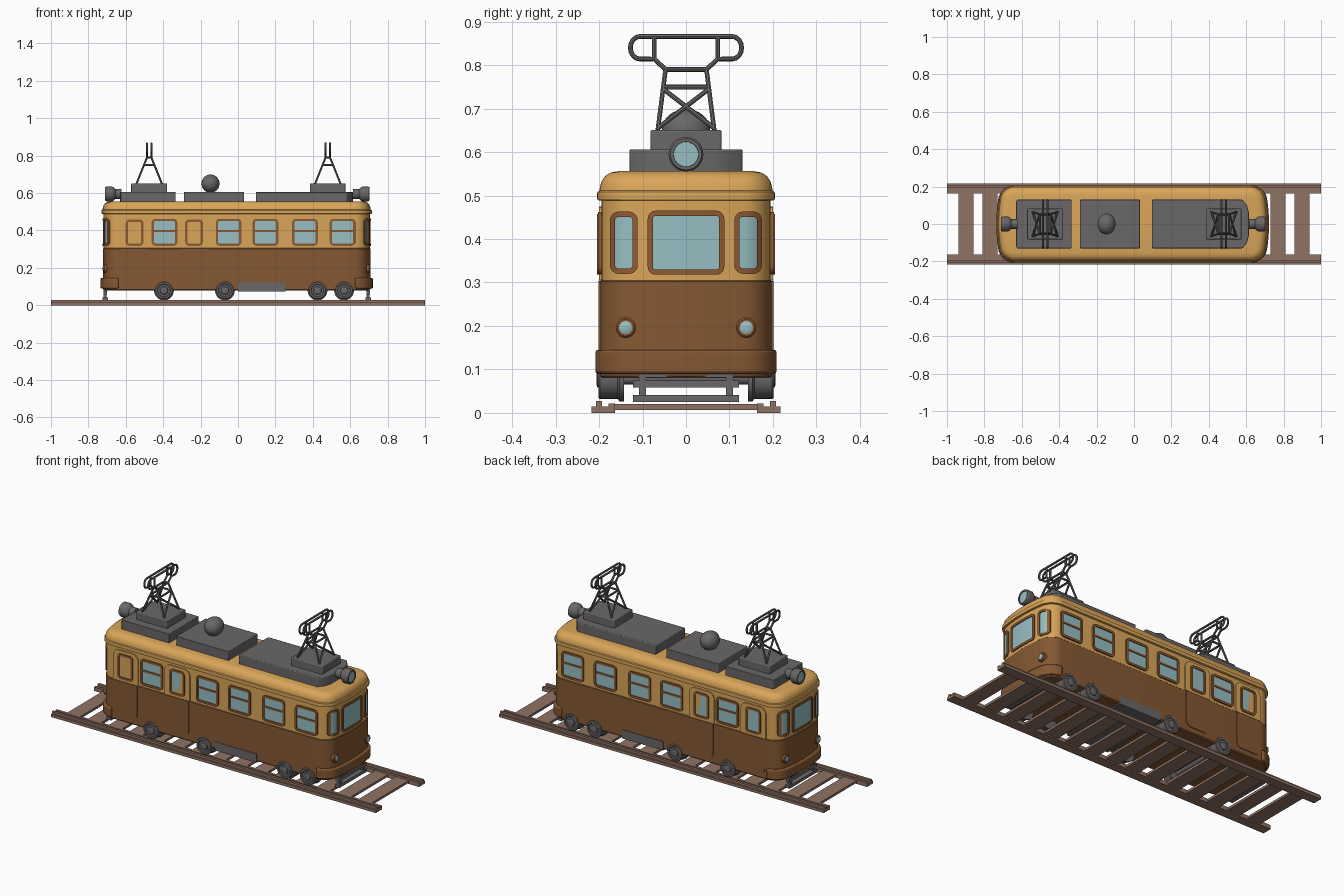
import bpy, bmesh, math
from math import sin, cos, pi, sqrt

if "Cube" in bpy.data.objects:
    bpy.data.objects.remove(bpy.data.objects["Cube"])

def material(name, rgb):
    m = bpy.data.materials.new(name)
    m.diffuse_color = (*rgb, 1)
    m.use_nodes = True
    m.node_tree.nodes["Principled BSDF"].inputs["Base Color"].default_value = m.diffuse_color
    return m

TAN = material("tan paint", (0.70, 0.38, 0.10))
BROWN = material("brown paint", (0.235, 0.098, 0.033))
FRAME = material("window frame brown", (0.27, 0.105, 0.032))
GREY = material("grey metal", (0.145, 0.135, 0.14))
GLASS = material("pale blue glass", (0.31, 0.52, 0.55))
TRACK = material("track brown", (0.28, 0.17, 0.125))
S = -0.007                      # body sits slightly left of the track centre
HX, HY, R, BOW = 0.69, 0.197, 0.06, 0.025

def loft(name, sections, mat, wrap=False, bevel=0):
    """Skin a list of closed point loops; wrap joins last to first, else caps."""
    bm = bmesh.new()
    loops = [[bm.verts.new(p) for p in s] for s in sections]
    n = len(loops[0])
    pairs = list(zip(loops, loops[1:])) + ([(loops[-1], loops[0])] if wrap else [])
    for a, b in pairs:
        for i in range(n):
            bm.faces.new((a[i], a[(i + 1) % n], b[(i + 1) % n], b[i]))
    if not wrap:
        bm.faces.new(loops[0][::-1])
        bm.faces.new(loops[-1])
    bmesh.ops.recalc_face_normals(bm, faces=bm.faces)
    me = bpy.data.meshes.new(name)
    bm.to_mesh(me)
    bm.free()
    me.materials.append(mat)
    ob = bpy.data.objects.new(name, me)
    bpy.context.collection.objects.link(ob)
    if bevel:
        mod = ob.modifiers.new("bevel", 'BEVEL')
        mod.width, mod.segments, mod.limit_method = bevel, 2, 'ANGLE'
    return ob

def box(name, x0, x1, y0, y1, z0, z1, mat, bevel=0):
    sec = lambda z: [(x0, y0, z), (x1, y0, z), (x1, y1, z), (x0, y1, z)]
    return loft(name, [sec(z0), sec(z1)], mat, bevel=bevel)

def lathe(name, axis, profile, c, mat, n=24):
    """profile = (offset along axis, radius)"""
    secs = []
    for t, r in profile:
        ring = [(r * cos(2 * pi * i / n), r * sin(2 * pi * i / n)) for i in range(n)]
        secs.append([(c[0] + t, c[1] + a, c[2] + b) if axis == 'x' else
                     (c[0] + a, c[1] + t, c[2] + b) for a, b in ring])
    return loft(name, secs, mat)

def wires(name, paths, r, mat):
    cu = bpy.data.curves.new(name, 'CURVE')
    cu.dimensions, cu.bevel_depth, cu.bevel_resolution, cu.use_fill_caps = '3D', r, 2, True
    for p in paths:
        sp = cu.splines.new('POLY')
        sp.points.add(len(p) - 1)
        for q, co in zip(sp.points, p):
            q.co = (*co, 1)
    tmp = bpy.data.objects.new(name, cu)
    bpy.context.collection.objects.link(tmp)
    bpy.context.view_layer.update()
    me = bpy.data.meshes.new_from_object(tmp.evaluated_get(bpy.context.evaluated_depsgraph_get()))
    bpy.data.objects.remove(tmp)
    me.materials.clear()
    me.materials.append(mat)
    bpy.context.collection.objects.link(bpy.data.objects.new(name, me))

# ---- body plan: bowed ends with rounded corners
def end_x(y, o=0):
    hx, hy, r = HX + o, HY + o, R + o
    k = max(0, abs(y) - (hy - r))
    return hx + BOW * (1 - (y / hy) ** 2) - (r - sqrt(max(0, r * r - k * k)))

def end_curve(o):
    hy, r = HY + o, R + o
    arc = [hy - r + r * sin(i * pi / 16) for i in range(1, 9)]
    ys = [-y for y in arc[::-1]] + [(hy - r) * i / 5 for i in range(-5, 6)] + arc
    return [(end_x(y, o), y) for y in ys]

def outline(o, z):
    e = end_curve(o)
    return [(x + S, y, z) for x, y in e] + [(-x + S, y, z) for x, y in e[::-1]]

def shell(name, profile, mat):
    return loft(name, [outline(o, z) for o, z in profile], mat)

shell("lower_body", [(-.004, .08), (0, .085), (0, .302), (-.003, .305)], BROWN)
shell("upper_body", [(-.003, .305), (-.003, .495)], TAN)
shell("roof", [(0, .488), (.007, .49), (.008, .5), (.007, .508), (.002, .511), (.001, .52),
               (-.003, .533), (-.011, .545), (-.024, .553), (-.042, .556)], TAN)

# ---- window, frame and door helpers; m maps (u, v, depth) to the wall
def rrect(u, v0, v1, w, rb, rt, inset=0):
    w, v0, v1 = w / 2 - inset, v0 + inset, v1 - inset
    rb, rt = max(rb - inset, .002), max(rt - inset, .002)
    arcs = []
    for sx, vz, r, a0 in ((1, v0 + rb, rb, -90), (1, v1 - rt, rt, 0),
                          (-1, v1 - rt, rt, 90), (-1, v0 + rb, rb, 180)):
        arcs.append([(u + sx * (w - r) + r * cos(math.radians(a0 + 18 * i)),
                      vz + r * sin(math.radians(a0 + 18 * i))) for i in range(6)])
    pts = []
    for a, b in zip(arcs, arcs[1:] + arcs[:1]):
        (x0, y0), (x1, y1) = a[-1], b[0]
        pts += a + [(x0 + (x1 - x0) * t / 4, y0 + (y1 - y0) * t / 4) for t in (1, 2, 3)]
    return pts

def window(name, m, u, v0, v1, w, r=.02, t=.012):
    out, inn = rrect(u, v0, v1, w, r, r), rrect(u, v0, v1, w, r, r, t)
    loft(name + "_frame", [[m(a, b, d) for a, b in ring] for ring, d in
                           ((out, -.004), (out, .006), (inn, .006), (inn, -.004))], FRAME, wrap=True)
    us = [u + (w - t) * (i / 8 - .5) for i in range(9)]
    a, b = v0 + t / 2, v1 - t / 2
    loft(name + "_glass", [[m(x, a, -.004), m(x, b, -.004), m(x, b, .001), m(x, a, .001)]
                           for x in us], GLASS)

def plate(name, m, pts, d, mat):
    loft(name, [[m(a, b, -.005) for a, b in pts], [m(a, b, d) for a, b in pts]], mat)

for s in (-1, 1):
    side = lambda u, v, d: (u, s * (HY - .001 + d), v)
    # doors
    for x in (-.553, -.235):
        plate("door_upper", side, rrect(x, .305, .475, .155, .002, .035), .004, TAN)
        plate("door_lower", side, rrect(x, .11, .303, .145, .03, .002), .005, BROWN)
        raised = lambda u, v, d: side(u, v, d + .003)
        window("door_window", raised, x, .318, .458, .095)
    # side windows with sash bar
    for x in (-.393, -.05, .147, .358, .559):
        window("side_window", side, x, .318, .462, .137)
        plate("sash_bar", side, rrect(x, .393, .403, .12, .002, .002), .005, FRAME)
    # end windows
    end = lambda u, v, d: (s * (end_x(u, -.003) + d) + S, u, v)
    window("end_centre_window", end, 0, .318, .465, .176, .018)
    for y in (-.143, .143):
        window("end_side_window", end, y, .32, .463, .064, .02)
        # headlights
        x = s * (end_x(y) - .01) + S
        lathe("headlight_ring", 'x', [(0, .023), (s * .016, .023), (s * .02, .019), (s * .02, .015)],
              (x, y * .97, .196), FRAME)
        lathe("headlight_glass", 'x', [(0, .015), (s * .022, .015), (s * .025, .009)],
              (x, y * .97, .196), GLASS)
    # bumper wraps each end
    e = [(s * (x + .002) + S, y) for x, y in end_curve(.012)]
    loft("bumper", [[(x, y, z) for x, y in e] for z in (.09, .145)], BROWN, bevel=.006)
    # roof lamp
    lathe("roof_lamp", 'x', [(s * t, r) for t, r in ((.62, .026), (.652, .026), (.662, .036), (.67, .04),
          (.7, .04), (.706, .036), (.706, .029), (.698, .028))], (-.004, 0, .595), GREY)
    lathe("roof_lamp_glass", 'x', [(s * .69, .029), (s * .702, .029)], (-.004, 0, .595), GLASS)
    # track fender under each end
    x = s * .703 + S
    for y in (-.1, .1):
        box("fender_post", x - .008, x + .008, y - .008, y + .008, .027, .1, GREY)
    box("fender_bottom", x - .014, x + .014, -.122, .122, .025, .041, GREY)
    box("fender_middle", x - .01, x + .01, -.122, .122, .058, .075, GREY)
    box("fender_top", x - .01, x + .01, -.11, .11, .081, .092, GREY)
    # grooved rail
    prof = [(.163, 0), (.217, 0), (.217, .015), (.207, .015), (.207, .027), (.193, .027),
            (.193, .015), (.178, .015), (.178, .022), (.163, .022)]
    loft("rail", [[(x, s * y, z) for y, z in prof] for x in (-1, 1)], TRACK)
    # wheels
    for x in (-.396, -.07, .425, .567):
        lathe("wheel", 'y', [(s * t, r) for t, r in ((.143, .053), (.153, .053), (.157, .047),
              (.198, .047), (.201, .044), (.201, .035), (.198, .032), (.198, .022), (.204, .02),
              (.206, .014))], (x, 0, .079), GREY, 28)

for x in (-.396, -.07, .425, .567):
    lathe("axle", 'y', [(-.15, .014), (.15, .014)], (x, 0, .079), GREY, 12)
box("underfloor_box", 0, .255, -.2, .2, .074, .122, GREY)
for i in range(15):
    x = -.897 + i * .1282
    box("sleeper", x - .04, x + .04, -.17, .17, .007, .02, TRACK)

# ---- roof equipment
def roof_box(name, x0, x1, c0, c1):
    p = [(x0 + c0, -.13), (x1 - c1, -.13), (x1 - c1 * .3, -.13 + c1 * .9), (x1, -.13 + c1 * 2),
         (x1, .13 - c1 * 2), (x1 - c1 * .3, .13 - c1 * .9), (x1 - c1, .13), (x0 + c0, .13),
         (x0, .13 - c0 * 2), (x0, -.13 + c0 * 2)]
    loft(name, [[(x, y, z) for x, y in p] for z in (.55, .606)], GREY, bevel=.004)

roof_box("roof_box_left", -.63, -.333, .005, .002)
roof_box("roof_box_middle", -.29, .032, .002, .002)
roof_box("roof_box_right", .095, .615, .002, .035)
bpy.ops.mesh.primitive_uv_sphere_add(segments=28, ring_count=16, radius=1, location=(-.147, 0, .65))
dome = bpy.context.object
dome.name, dome.scale = "roof_dome", (.048, .056, .049)
dome.data.materials.append(GREY)

# ---- pantographs
for cx in (-.475, .48):
    box("pantograph_base", cx - .096, cx + .096, -.082, .082, .6, .651, GREY, .005)
    paths = []
    P = lambda t, sx, sy: (cx + sx * (.068 - .056 * t), sy * (.065 - .018 * t), .65 + .14 * t)
    for a in (-1, 1):
        for b in (-1, 1):
            paths += [[P(0, a, b), P(1, a, b)], [P(.04, a, -b), P(.68, a, b)]]
            paths.append([(cx + a * .012, b * .073, .813), (cx + a * .012, b * .073, .866)])
        paths += [[P(.71, a, -1), P(.71, a, 1)], [P(1, a, -1), P(1, a, 1)],
                  [P(.71, -1, a), P(.71, 1, a)], [P(1, -1, a), P(1, 1, a)]]
        half = [(.047, .79), (.073, .814), (.106, .814)] + \
               [(.106 + .022 * cos(i * pi / 8), .84 + .026 * sin(i * pi / 8)) for i in range(-3, 4)] + [(.106, .866)]
        paths.append([(cx + a * .012, y, z) for y, z in half] +
                     [(cx + a * .012, -y, z) for y, z in half[::-1]])
    wires("pantograph_frame", paths, .0055, GREY)

bpy.ops.object.select_all(action='SELECT')
bpy.context.view_layer.objects.active = dome
bpy.ops.object.shade_smooth_by_angle(angle=math.radians(32))
